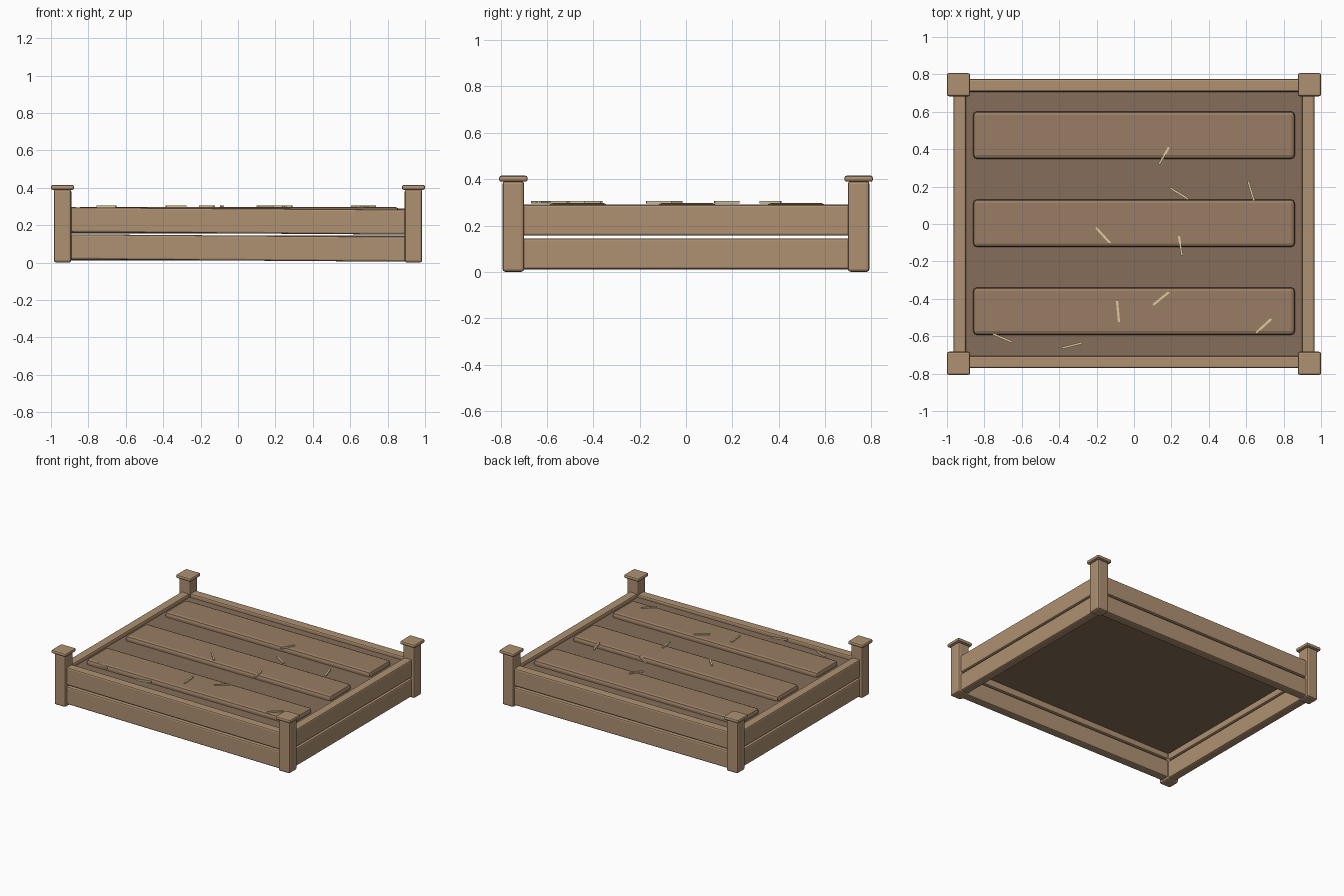
import bpy, math
from mathutils import Matrix, Vector

if "Cube" in bpy.data.objects:
    bpy.data.objects.remove(bpy.data.objects["Cube"])


def material(name, rgb):
    m = bpy.data.materials.new(name)
    m.diffuse_color = (*rgb, 1)
    m.use_nodes = True
    m.node_tree.nodes["Principled BSDF"].inputs["Base Color"].default_value = m.diffuse_color
    return m


WOOD = material("wood", (0.43, 0.285, 0.17))
SOIL = material("soil", (0.235, 0.155, 0.10))
RIDGE = material("ridge_soil", (0.315, 0.205, 0.125))
STRAW = material("straw", (0.72, 0.60, 0.34))


def box(name, size, loc, mat, bevel=0.0, rot=(0, 0, 0)):
    bpy.ops.mesh.primitive_cube_add(size=1, location=loc, rotation=rot)
    ob = bpy.context.object
    ob.name = name
    ob.data.transform(Matrix.Diagonal((*size, 1)))
    ob.data.materials.append(mat)
    if bevel:
        b = ob.modifiers.new("bevel", "BEVEL")
        b.width = bevel
        b.segments = 2
    return ob


# Corner posts with caps
for sx, side in ((-1, "left"), (1, "right")):
    for sy, end in ((-1, "front"), (1, "back")):
        x, y = sx * 0.938, sy * 0.745
        box(f"{end}_{side}_post", (0.094, 0.094, 0.392), (x, y, 0.196), WOOD, 0.013)
        box(f"{end}_{side}_post_cap", (0.124, 0.124, 0.026), (x, y, 0.402), WOOD, 0.01)

# Two stacked planks on every side; the front ones sit slightly crooked
for level, z in (("lower", 0.078), ("upper", 0.223)):
    tilt = math.radians(0.4)
    box(f"front_{level}_plank", (1.82, 0.066, 0.134), (0, -0.738, z), WOOD, 0.01, (0, tilt, 0))
    box(f"back_{level}_plank", (1.82, 0.068, 0.134), (0, 0.741, z), WOOD, 0.01)
    for sx, side in ((-1, "left"), (1, "right")):
        box(f"{side}_{level}_plank", (0.066, 1.44, 0.134), (sx * 0.932, 0, z), WOOD, 0.01)

# Soil bed and three raised planting ridges
box("soil_bed", (1.82, 1.43, 0.06), (0, 0, 0.232), SOIL)
for i, y in enumerate((-0.466, 0.004, 0.475)):
    box(f"soil_ridge_{i + 1}", (1.72, 0.254, 0.06), (0, y, 0.268), RIDGE, 0.02)

# Loose straw pieces: both end points
straws = [
    (0.134, 0.32, 0.187, 0.41), (0.193, 0.193, 0.289, 0.134),
    (0.610, 0.23, 0.642, 0.123), (-0.203, -0.02, -0.128, -0.102),
    (0.240, -0.064, 0.257, -0.171), (-0.091, -0.412, -0.08, -0.524),
    (0.102, -0.433, 0.187, -0.364), (0.652, -0.583, 0.733, -0.508),
    (-0.754, -0.588, -0.652, -0.631), (-0.385, -0.663, -0.278, -0.636),
]
for i, (x0, y0, x1, y1) in enumerate(straws):
    d = Vector((x1 - x0, y1 - y0))
    box(f"straw_{i + 1}", (d.length, 0.012, 0.012), ((x0 + x1) / 2, (y0 + y1) / 2, 0.300),
        STRAW, 0, (0, 0, math.atan2(d.y, d.x)))
